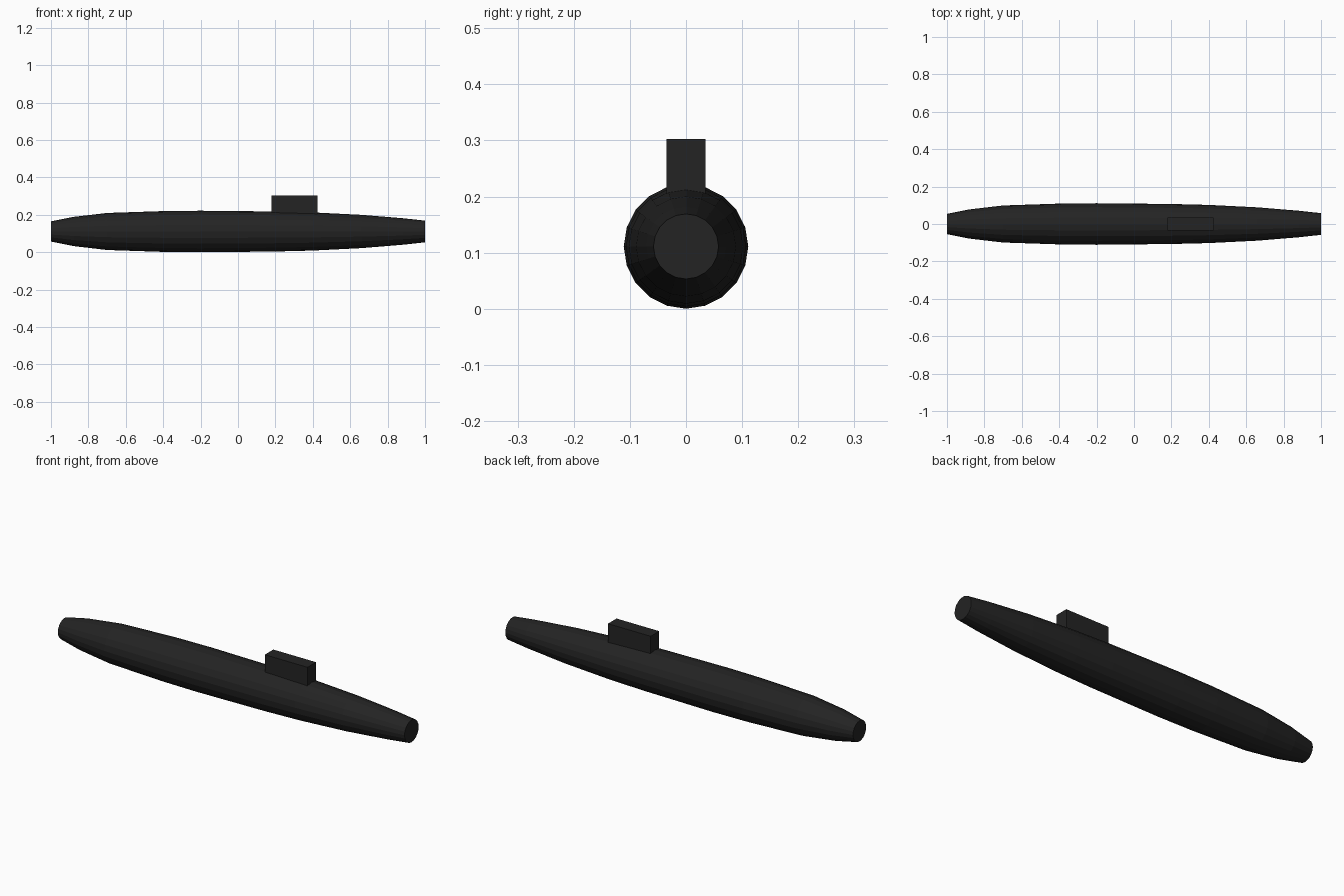
import bpy, bmesh, math

if "Cube" in bpy.data.objects:
    bpy.data.objects.remove(bpy.data.objects["Cube"], do_unlink=True)

SIDES = 20
AXIS_Z = 0.111

# Shared matte black
black = bpy.data.materials.new("matte_black")
black.use_nodes = True
colour = (0.017, 0.017, 0.017, 1)
black.diffuse_color = colour
bsdf = black.node_tree.nodes["Principled BSDF"]
bsdf.inputs["Base Color"].default_value = colour
bsdf.inputs["Roughness"].default_value = 0.8


def add_object(name, bm):
    bmesh.ops.recalc_face_normals(bm, faces=bm.faces)
    mesh = bpy.data.meshes.new(name)
    bm.to_mesh(mesh)
    bm.free()
    mesh.materials.append(black)
    obj = bpy.data.objects.new(name, mesh)
    bpy.context.collection.objects.link(obj)
    return obj


# Hull: faceted rings along x, with flat end caps
profile = [(-1, .054), (-.88, .078), (-.7, .099), (-.4, .109), (-.2, .111),
           (0, .109), (.2, .107), (.4, .102), (.66, .089), (.88, .071), (1, .058)]
bm = bmesh.new()
rings = []
for x, radius in profile:
    angles = [math.tau * i / SIDES for i in range(SIDES)]
    rings.append([bm.verts.new((x, radius * math.cos(a), AXIS_Z + radius * math.sin(a)))
                  for a in angles])
for a, b in zip(rings, rings[1:]):
    for i in range(SIDES):
        j = (i + 1) % SIDES
        bm.faces.new((a[i], a[j], b[j], b[i]))
bm.faces.new(rings[0])
bm.faces.new(rings[-1])
add_object("hull", bm)

# Conning tower: plain block sunk into the hull
bm = bmesh.new()
bmesh.ops.create_cube(bm, size=1)
bmesh.ops.scale(bm, vec=(0.246, 0.07, 0.123), verts=bm.verts)
bmesh.ops.translate(bm, vec=(0.302, 0, 0.241), verts=bm.verts)
add_object("conning_tower", bm)
